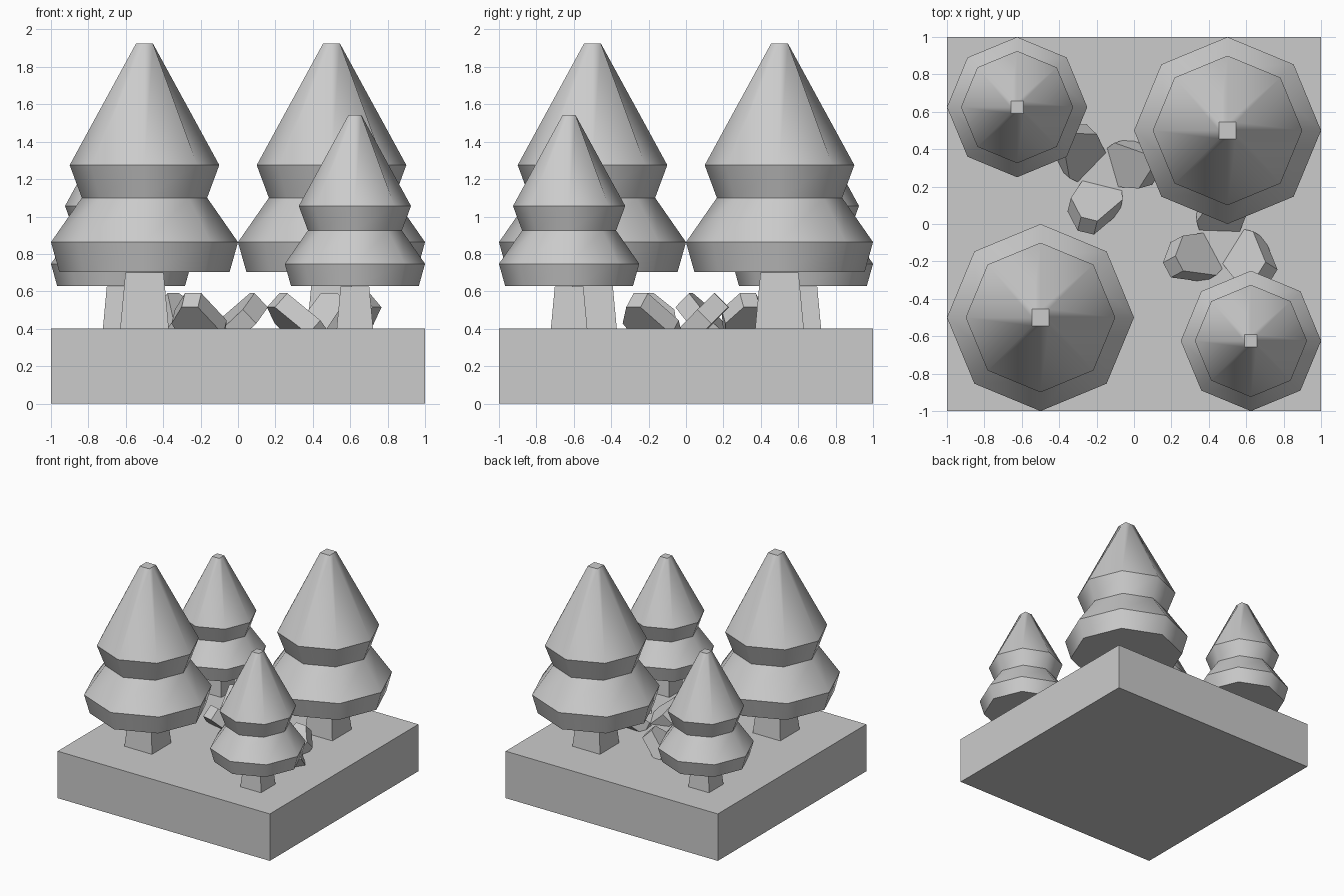
import bpy, bmesh
from math import cos, sin, radians, pi

if "Cube" in bpy.data.objects:
    bpy.data.objects.remove(bpy.data.objects["Cube"])

BASE = 0.4


def finish(bm, name):
    bmesh.ops.recalc_face_normals(bm, faces=bm.faces)
    me = bpy.data.meshes.new(name)
    bm.to_mesh(me)
    bm.free()
    ob = bpy.data.objects.new(name, me)
    bpy.context.collection.objects.link(ob)
    return ob


def loft(bm, rings, smooth=False):
    """Skin stacked rings of points, cap both ends, keep the rings sharp."""
    vs = [[bm.verts.new(p) for p in ring] for ring in rings]
    n = len(vs[0])
    for a, b in zip(vs, vs[1:]):
        for i in range(n):
            j = (i + 1) % n
            bm.faces.new((a[i], a[j], b[j], b[i])).smooth = smooth
    bm.faces.new(vs[0][::-1])
    bm.faces.new(vs[-1])
    for ring in vs:
        for i in range(n):
            bm.edges.get((ring[i], ring[(i + 1) % n])).smooth = False


def square(x, y, z, h):
    return [(x + h * a, y + h * b, z) for a, b in ((1, 1), (-1, 1), (-1, -1), (1, -1))]


# Ground block
bm = bmesh.new()
loft(bm, [square(0, 0, 0, 1), square(0, 0, BASE, 1)])
finish(bm, "ground_block")


def tree(name, x, y, s):
    # Tapered square trunk
    bm = bmesh.new()
    loft(bm, [square(x, y, BASE, 0.13 * s), square(x, y, BASE + 0.3 * s, 0.102 * s)])
    finish(bm, name + "_trunk")
    # Two-tier eight-sided foliage ending in a small square tip
    bm = bmesh.new()
    rings = []
    for r, z in ((0.455, 0.303), (0.5, 0.463), (0.335, 0.7), (0.4, 0.875), (0.045, 1.525)):
        ring = []
        for k in range(8):
            a = k * pi / 4
            q = r * (2 ** 0.5 if z > 1.5 and k % 2 else 1)
            ring.append((x + s * q * cos(a), y + s * q * sin(a), BASE + s * z))
        rings.append(ring)
    loft(bm, rings, True)
    finish(bm, name + "_foliage")


tree("large_tree_front", -0.5, -0.5, 1)
tree("large_tree_back", 0.5, 0.5, 1)
tree("small_tree_front", 0.625, -0.625, 0.75)
tree("small_tree_back", -0.625, 0.625, 0.75)

# Leaf outline: (sideways, outward) from the plant centre
LEAF = ((-0.07, 0.0), (0.10, 0.0), (0.14, 0.108), (0.036, 0.253), (-0.054, 0.253), (-0.131, 0.166))


def plant(name, cx, cy, angle):
    # Three thick leaves sloping up and outward at 45 degrees
    for k in range(3):
        a = radians(angle + 120 * k)
        rings = []
        for off in (0.075, 0):
            rings.append([(cx + (s + off) * cos(a) - t * sin(a),
                           cy + (s + off) * sin(a) + t * cos(a),
                           0.59 - (0.253 - s) - off) for t, s in LEAF])
        bm = bmesh.new()
        loft(bm, rings)
        finish(bm, f"{name}_leaf_{k + 1}")


plant("left_plant", -0.17, 0.27, -104)
plant("right_plant", 0.47, -0.10, -32)
